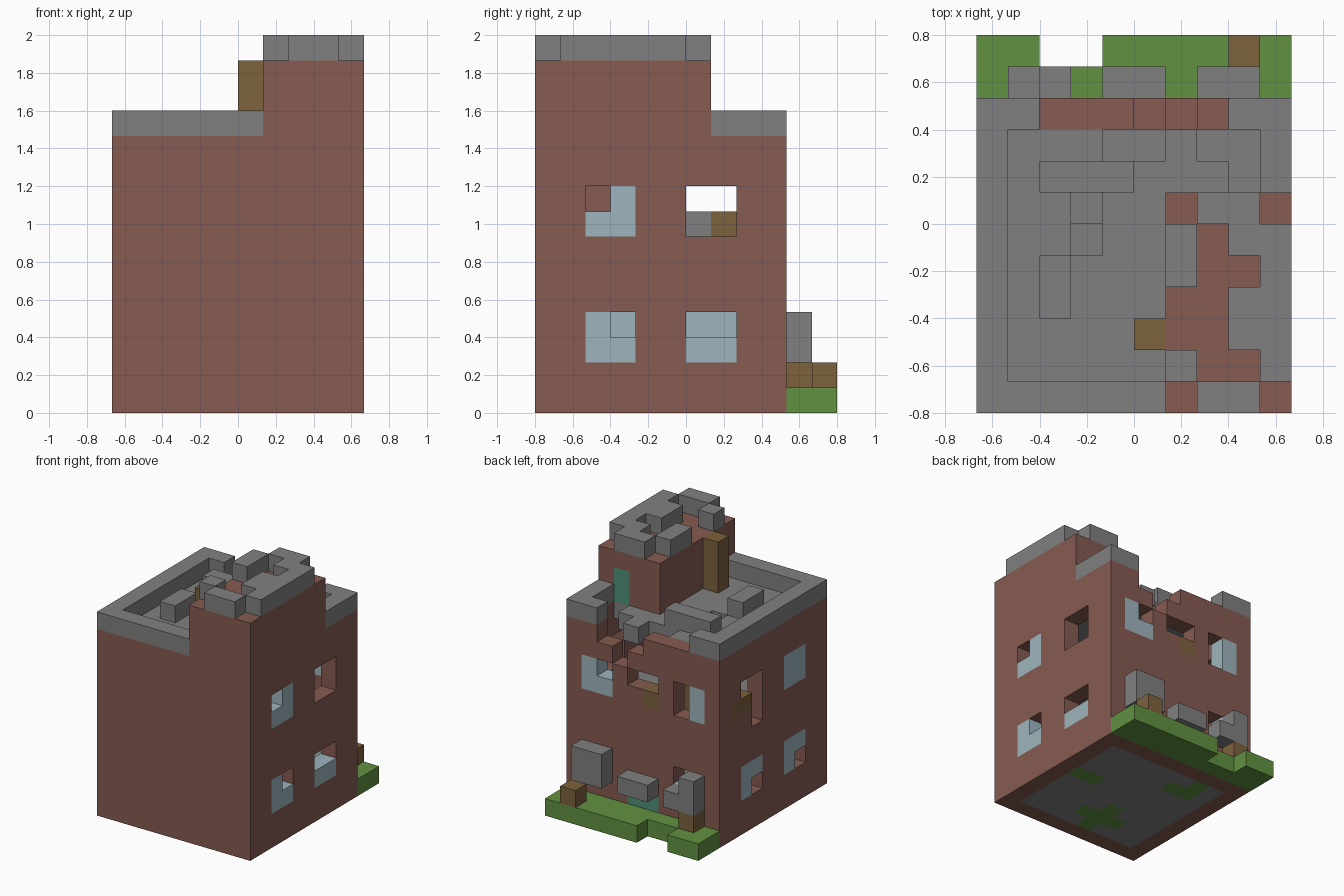
import bpy
import bmesh
from mathutils import Vector

cube = bpy.data.objects.get("Cube")
if cube:
    bpy.data.objects.remove(cube, do_unlink=True)

UNIT = 2 / 15
COLOURS = {
    "brick": (0.238, 0.105, 0.083),
    "stone": (0.216, 0.216, 0.216),
    "grass": (0.12, 0.283, 0.053),
    "wood": (0.205, 0.122, 0.048),
    "glass": (0.337, 0.462, 0.509),
    "teal": (0.08, 0.275, 0.18),
}
materials = {}
for colour_name, rgb in COLOURS.items():
    mat = bpy.data.materials.new(colour_name)
    mat.use_nodes = True
    mat.diffuse_color = (*rgb, 1)
    shader = mat.node_tree.nodes["Principled BSDF"]
    shader.inputs["Base Color"].default_value = (*rgb, 1)
    shader.inputs["Roughness"].default_value = 0.9
    materials[colour_name] = mat

cells = {}


def fill(part, colour, start, size=(1, 1, 1)):
    """Fill a box of blocks; later parts replace earlier ones."""
    for i in range(size[0]):
        for j in range(size[1]):
            for k in range(size[2]):
                cells[start[0] + i, start[1] + j, start[2] + k] = (part, colour)


def carve(start, size=(1, 1, 1)):
    """Remove a box of blocks."""
    for i in range(size[0]):
        for j in range(size[1]):
            for k in range(size[2]):
                cells.pop((start[0] + i, start[1] + j, start[2] + k), None)


def pattern(part, colour, rows, start):
    """Fill blocks from text rows: columns run along x, rows along y."""
    for j, row in enumerate(rows):
        for i, mark in enumerate(row):
            if mark == "#":
                fill(part, colour, (start[0] + i, start[1] + j, start[2]))


# Hollow brick shell
fill("walls", "brick", (0, 0, 0), (10, 10, 11))
carve((1, 1, 0), (8, 8, 11))

# Three floor slabs, the lowest with grass patches
for part, level in (("ground_floor", 0), ("upper_floor", 5), ("roof_floor", 10)):
    fill(part, "stone", (1, 1, level), (8, 8, 1))
pattern("floor_grass", "grass", [
    "...#....",
    "..###...",
    "...#....",
    "........",
    "......##",
    "........",
    ".##.....",
    ".#......",
], (1, 1, 0))

# Broken roof slab
pattern("roof_floor_gap", "stone", ["...##.##"], (1, 8, 10))
for x in (4, 5, 7, 8):
    carve((x, 8, 10))
carve((8, 7, 10))
carve((3, 5, 10), (1, 2, 1))

# Broken top of the back wall
for x, top in ((5, 10), (6, 9), (7, 10)):
    carve((x, 9, top), (1, 1, 11 - top))

# Parapet round the main roof
pattern("parapet", "stone", [
    "######....",
    *["#........."] * 6,
    *["#........#"] * 2,
    "##......##",
], (0, 0, 11))

# Rubble lying on the roof
fill("roof_rubble", "stone", (2, 3, 11), (1, 2, 1))
fill("roof_rubble", "stone", (2, 7, 11), (3, 1, 1))

# Corner tower with its door and broken battlements
fill("tower", "brick", (6, 0, 11), (4, 7, 3))
carve((7, 1, 11), (2, 5, 2))
fill("tower_door", "teal", (8, 6, 11), (1, 1, 2))
pattern("battlements", "stone", [
    ".##.",
    "#..#",
    "..##",
    "..##",
    "#..#",
    "#.##",
    ".##.",
], (6, 0, 14))
fill("tower_post", "wood", (5, 2, 11), (1, 1, 3))

# Side windows on both storeys
for x in (0, 9):
    for y in (2, 6):
        for z in (2, 7):
            fill("side_windows", "glass", (x, y, z), (1, 2, 2))

# Back windows on both storeys
for x in (1, 7):
    for z in (2, 7):
        fill("back_windows", "glass", (x, 9, z), (2, 1, 2))

# Broken panes
carve((9, 3, 3))
carve((9, 6, 3), (1, 2, 1))
carve((9, 2, 8))
carve((9, 6, 7), (1, 2, 2))
carve((0, 6, 2))
carve((0, 2, 2))
carve((0, 6, 6), (1, 1, 3))
carve((0, 7, 8))
carve((7, 9, 8))
carve((2, 9, 7), (1, 1, 2))
carve((2, 9, 3))
carve((4, 9, 8), (2, 1, 1))

# Wooden props and indoor rubble
fill("window_prop", "wood", (0, 7, 7), (1, 2, 1))
fill("back_prop", "wood", (4, 9, 7))
fill("indoor_rubble", "stone", (3, 6, 6), (1, 1, 2))
fill("indoor_post", "wood", (3, 7, 6), (1, 1, 2))
fill("indoor_pier", "brick", (6, 2, 6), (1, 1, 4))

# Back door and the grass strip with its notch
fill("back_door", "teal", (4, 9, 1), (2, 1, 2))
pattern("grass_strip", "grass", ["##########", "##..######"], (0, 10, 0))

# Stone boxes and wooden stumps behind the building
fill("window_box_left", "stone", (7, 10, 2), (2, 1, 2))
fill("door_canopy", "stone", (4, 10, 2), (2, 1, 1))
fill("window_box_right", "stone", (1, 10, 2), (2, 1, 1))
fill("window_box_right", "stone", (1, 10, 3))
fill("stump_right", "wood", (1, 10, 1))
fill("stump_left", "wood", (8, 11, 1))

# Build one object for each part from its exposed block faces
AXES = [Vector(v) for v in ((1, 0, 0), (0, 1, 0), (0, 0, 1))]
parts = {}
for cell, (part, colour) in cells.items():
    parts.setdefault((part, colour), []).append(cell)

for (part, colour), members in parts.items():
    bm = bmesh.new()
    for cell in members:
        centre = Vector(cell) + Vector((0.5, 0.5, 0.5))
        for a in range(3):
            for sign in (-1, 1):
                normal = AXES[a] * sign
                neighbour = tuple(int(c) for c in Vector(cell) + normal)
                if neighbour in cells:
                    continue
                u = AXES[(a + 1) % 3] / 2
                v = AXES[(a + 2) % 3] / 2 * sign
                mid = centre + normal / 2
                corners = (mid - u - v, mid + u - v, mid + u + v, mid - u + v)
                bm.faces.new([bm.verts.new((p - Vector((5, 6, 0))) * UNIT)
                              for p in corners])
    bmesh.ops.remove_doubles(bm, verts=bm.verts, dist=0.001)
    bmesh.ops.dissolve_limit(bm, angle_limit=0.01, verts=bm.verts, edges=bm.edges)
    mesh = bpy.data.meshes.new(part)
    bm.to_mesh(mesh)
    bm.free()
    mesh.materials.append(materials[colour])
    bpy.context.collection.objects.link(bpy.data.objects.new(part, mesh))
